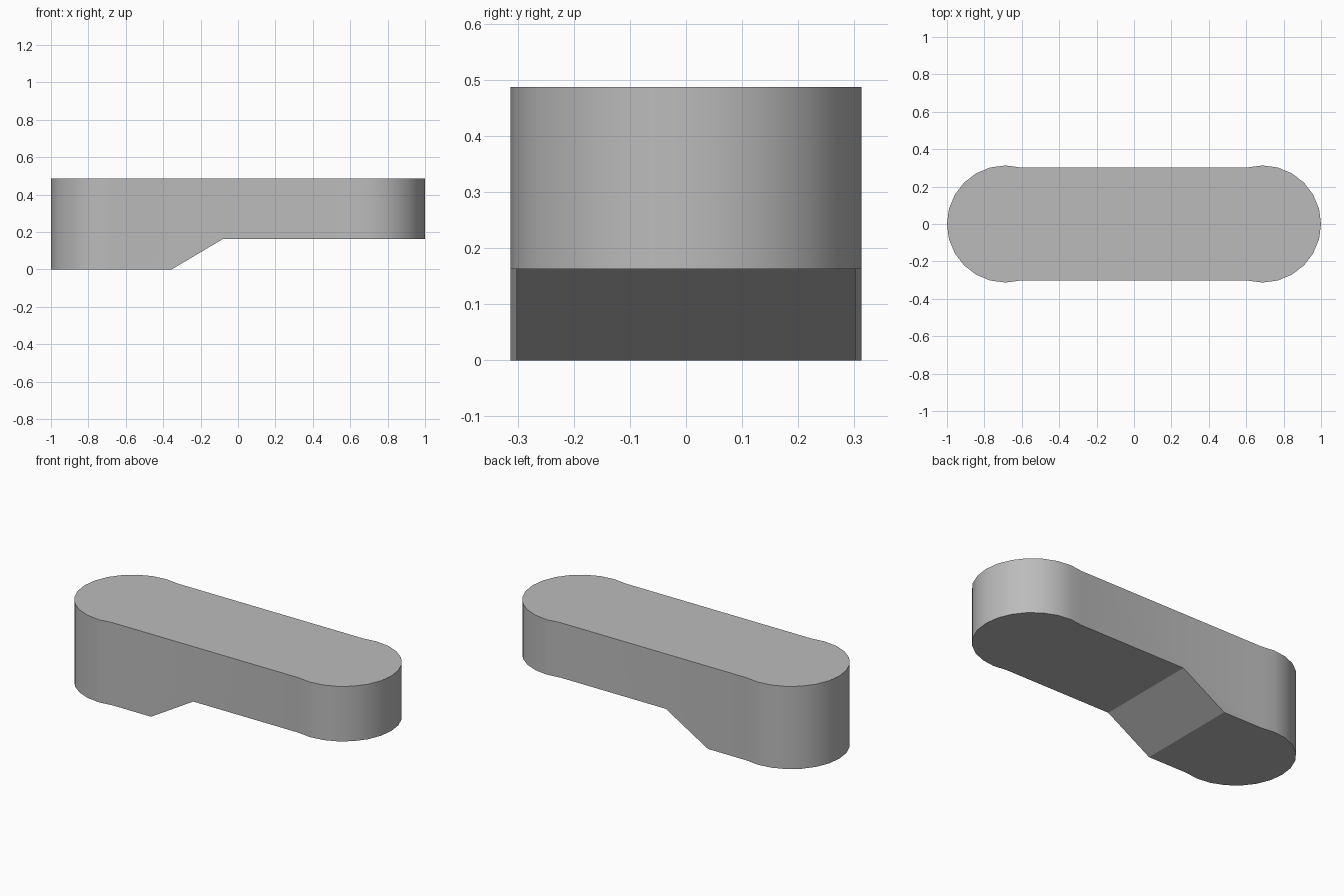
import bpy
import bmesh
from math import cos, sin, radians

cube = bpy.data.objects.get("Cube")
if cube:
    bpy.data.objects.remove(cube, do_unlink=True)

RADIUS = 0.313
CENTRE = 1 - RADIUS
TOP = 0.487
STEP = 0.163
RAMP_LOW, RAMP_HIGH = -0.355, -0.08

# Single grey finish
grey = bpy.data.materials.new("light_grey")
grey.use_nodes = True
colour = (0.5, 0.5, 0.5, 1)
grey.diffuse_color = colour
grey.node_tree.nodes["Principled BSDF"].inputs["Base Color"].default_value = colour

# Outline: two rounded ends, slightly wider than the straight bar between them
bm = bmesh.new()
outline = []
for side in (1, -1):
    for angle in range(-105, 106, 15):
        a = radians(angle)
        outline.append(bm.verts.new((side * (CENTRE + RADIUS * cos(a)),
                                     side * RADIUS * sin(a), 0)))
base = bm.faces.new(outline)
extruded = bmesh.ops.extrude_face_region(bm, geom=[base], use_keep_orig=True)
for v in extruded["geom"]:
    if isinstance(v, bmesh.types.BMVert):
        v.co.z = TOP

# Ramp: cut the bar at both ends of the slope and raise the underside beyond it
for x in (RAMP_LOW, RAMP_HIGH):
    bmesh.ops.bisect_plane(bm, geom=bm.verts[:] + bm.edges[:] + bm.faces[:],
                           plane_co=(x, 0, 0), plane_no=(1, 0, 0))
for v in bm.verts:
    if v.co.z < 0.01 and v.co.x > RAMP_HIGH - 0.01:
        v.co.z = STEP
bmesh.ops.recalc_face_normals(bm, faces=bm.faces[:])

# Merge the coplanar pieces left by the cuts
bmesh.ops.dissolve_limit(bm, angle_limit=radians(1),
                         verts=bm.verts[:], edges=bm.edges[:])

mesh = bpy.data.meshes.new("stepped_bar")
bm.to_mesh(mesh)
bm.free()
mesh.materials.append(grey)
bar = bpy.data.objects.new("stepped_bar", mesh)
bpy.context.collection.objects.link(bar)

# Smooth round ends, sharp rims
bpy.ops.object.select_all(action="DESELECT")
bar.select_set(True)
bpy.context.view_layer.objects.active = bar
bpy.ops.object.shade_smooth_by_angle(angle=radians(30))
